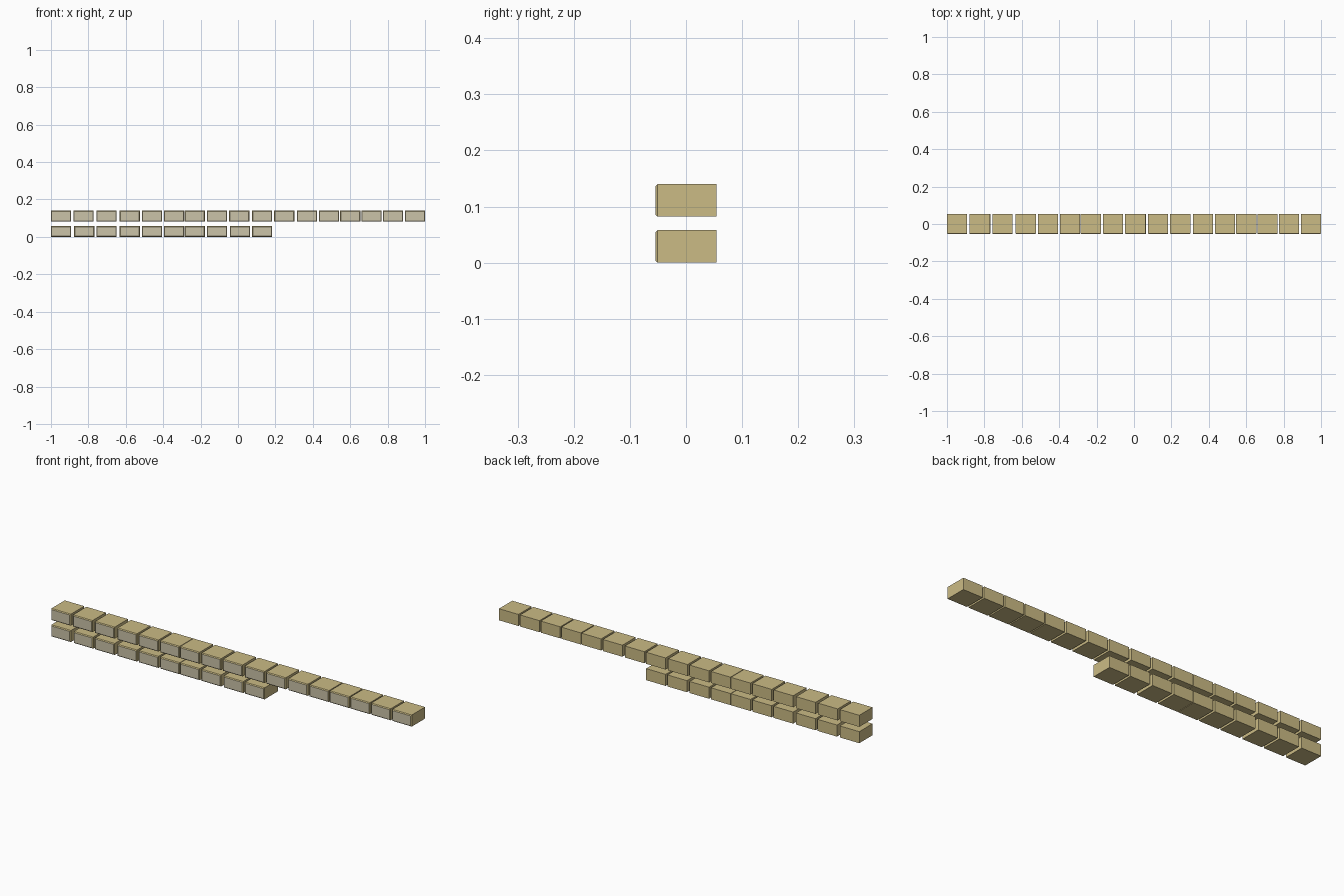
import bpy, bmesh

if "Cube" in bpy.data.objects:
    bpy.data.objects.remove(bpy.data.objects["Cube"])

def material(name, rgb):
    m = bpy.data.materials.new(name)
    lin = [((c / 255 + 0.055) / 1.055) ** 2.4 for c in rgb]
    m.diffuse_color = (*lin, 1)
    m.use_nodes = True
    m.node_tree.nodes["Principled BSDF"].inputs["Base Color"].default_value = m.diffuse_color
    return m

TAN = material("tan stone", (203, 187, 133))
GREY = material("grey stone face", (203, 195, 168))

W, D, H, B = 0.108, 0.109, 0.058, 0.004   # block width, depth, height, front chamfer

def block(name, left, z):
    bm = bmesh.new()
    bmesh.ops.create_cube(bm, size=1)
    for v in bm.verts:
        v.co = (v.co.x * W, v.co.y * D, v.co.z * H)
    # chamfer the four edges round the front face
    front = [e for e in bm.edges if all(v.co.y < 0 for v in e.verts)]
    bmesh.ops.bevel(bm, geom=front, offset=B, segments=1, affect='EDGES')
    bm.normal_update()
    # front face is grey, everything else tan
    for f in bm.faces:
        f.material_index = 1 if f.normal.y < -0.9 else 0
    me = bpy.data.meshes.new(name)
    bm.to_mesh(me)
    bm.free()
    me.materials.append(TAN)
    me.materials.append(GREY)
    ob = bpy.data.objects.new(name, me)
    ob.location = (left + W / 2, 0, z + H / 2)
    bpy.context.collection.objects.link(ob)

# left edges of the slightly uneven blocks
upper = [-1, -.88, -.757, -.633, -.514, -.396, -.285, -.166, -.047,
         .075, .193, .315, .433, .546, .66, .775, .892]
lower = [-1, -.876] + upper[2:8] + [-.043, .075]

for i, x in enumerate(upper):
    block(f"upper_block_{i + 1}", x, 0.082)
for i, x in enumerate(lower):
    block(f"lower_block_{i + 1}", x, 0)
